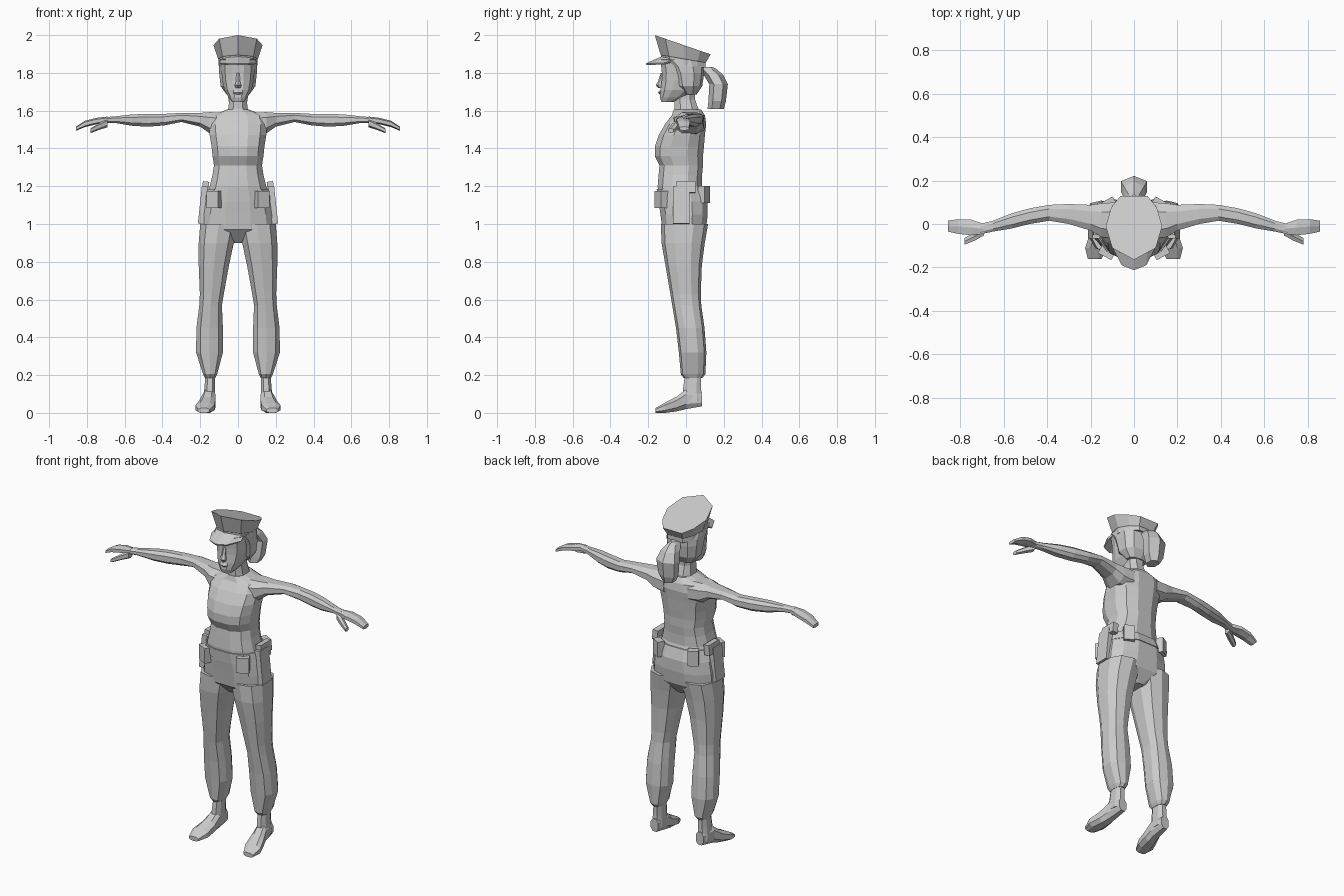
import bpy, bmesh, math
from mathutils import Vector, Matrix

grey = bpy.data.materials.new("plain_grey")
grey.diffuse_color = (0.6, 0.6, 0.6, 1)


def finish(name, bm, mirror=False):
    bmesh.ops.recalc_face_normals(bm, faces=bm.faces)
    mesh = bpy.data.meshes.new(name)
    bm.to_mesh(mesh)
    bm.free()
    mesh.materials.append(grey)
    ob = bpy.data.objects.new(name, mesh)
    bpy.context.collection.objects.link(ob)
    if mirror:
        ob.modifiers.new("mirror", 'MIRROR').use_mirror_merge = False
    return ob


def skin(name, rings, mirror=False):
    """Join rings of points with quads and cap both ends."""
    bm = bmesh.new()
    rows = [[bm.verts.new(p) for p in ring] for ring in rings]
    n = len(rows[0])
    for a, b in zip(rows, rows[1:]):
        for i in range(n):
            j = (i + 1) % n
            bm.faces.new((a[i], a[j], b[j], b[i]))
    bm.faces.new(rows[0])
    bm.faces.new(rows[-1])
    return finish(name, bm, mirror)


def loft(name, axis, sections, n=8, power=0.8, mirror=False):
    """Sections are (position, u0, u1, v0, v1) along an axis."""
    rings = []
    for t, u0, u1, v0, v1 in sections:
        ring = []
        for i in range(n):
            a = 2 * math.pi * (i + 0.5) / n
            c, s = math.cos(a), math.sin(a)
            u = (u0 + u1) / 2 + (u1 - u0) / 2 * math.copysign(abs(c) ** power, c) / math.cos(math.pi / n) ** power
            v = (v0 + v1) / 2 + (v1 - v0) / 2 * math.copysign(abs(s) ** power, s) / math.cos(math.pi / n) ** power
            ring.append({'x': (t, u, v), 'y': (u, t, v), 'z': (u, v, t)}[axis])
        rings.append(ring)
    return skin(name, rings, mirror)


def centred(name, sections, n=12, power=0.8):
    """Loft up z from (z, half width, front y, back y)."""
    return loft(name, 'z', [(z, -w, w, f, b) for z, w, f, b in sections], n, power)


def box(name, centre, size, turn=0, tilt=0):
    bm = bmesh.new()
    m = (Matrix.Translation(centre) @ Matrix.Rotation(math.radians(turn), 4, 'Z')
         @ Matrix.Rotation(math.radians(tilt), 4, 'Y') @ Matrix.Diagonal((*size, 1)))
    bmesh.ops.create_cube(bm, size=1, matrix=m)
    return finish(name, bm, True)


# Shirt and hips
centred("torso", [
    (0.90, 0.03, -0.06, 0.06), (0.97, 0.195, -0.125, 0.105), (1.05, 0.19, -0.135, 0.115),
    (1.12, 0.175, -0.145, 0.115), (1.20, 0.15, -0.15, 0.085), (1.26, 0.135, -0.145, 0.085),
    (1.31, 0.127, -0.14, 0.09), (1.36, 0.135, -0.165, 0.09), (1.41, 0.14, -0.165, 0.095),
    (1.47, 0.15, -0.145, 0.10), (1.53, 0.155, -0.11, 0.107), (1.575, 0.14, -0.075, 0.10),
    (1.605, 0.06, -0.065, 0.08)])
centred("neck", [(1.57, 0.06, -0.07, 0.085), (1.61, 0.052, -0.06, 0.065),
                 (1.66, 0.045, -0.06, 0.048), (1.74, 0.045, -0.055, 0.05)], 8)

# Arms, hands and thumbs
loft("arm", 'x', [
    (0.08, -0.07, 0.10, 1.47, 1.59), (0.15, -0.06, 0.095, 1.48, 1.592), (0.20, -0.03, 0.088, 1.515, 1.588),
    (0.30, 0.0, 0.092, 1.54, 1.588), (0.39, 0.015, 0.088, 1.522, 1.583), (0.48, 0.0, 0.072, 1.515, 1.583),
    (0.56, -0.02, 0.05, 1.52, 1.58), (0.65, -0.035, 0.015, 1.535, 1.57), (0.71, -0.048, 0.0, 1.535, 1.565)],
    8, mirror=True)
loft("hand", 'x', [
    (0.69, -0.045, 0.0, 1.535, 1.567), (0.75, -0.052, 0.02, 1.53, 1.56), (0.81, -0.045, 0.022, 1.515, 1.545),
    (0.857, -0.035, 0.015, 1.495, 1.515)], 6, mirror=True)
loft("thumb", 'x', [
    (0.69, -0.052, -0.015, 1.515, 1.555), (0.73, -0.075, -0.035, 1.502, 1.535),
    (0.78, -0.095, -0.065, 1.483, 1.505)], 6, mirror=True)

# Trousers, gathered at the ankles
loft("trouser_leg", 'z', [
    (0.185, 0.12, 0.175, -0.01, 0.085), (0.205, 0.11, 0.185, -0.025, 0.10), (0.32, 0.08, 0.222, -0.035, 0.105),
    (0.45, 0.08, 0.22, -0.05, 0.095), (0.57, 0.085, 0.205, -0.07, 0.078), (0.63, 0.075, 0.202, -0.08, 0.075),
    (0.78, 0.048, 0.208, -0.105, 0.08), (0.90, 0.022, 0.208, -0.125, 0.095), (1.00, 0.0, 0.20, -0.128, 0.112)],
    10, mirror=True)

# Feet
loft("ankle", 'z', [(0.06, 0.12, 0.185, -0.02, 0.085), (0.13, 0.122, 0.178, -0.015, 0.08),
                    (0.21, 0.122, 0.172, -0.005, 0.08)], 8, mirror=True)
loft("foot", 'y', [
    (0.085, 0.125, 0.175, 0.035, 0.11), (0.0, 0.12, 0.188, 0.02, 0.125), (-0.05, 0.12, 0.205, 0.008, 0.085),
    (-0.11, 0.125, 0.225, 0.0, 0.055), (-0.162, 0.15, 0.212, 0.0, 0.025)], 8, mirror=True)

# Head and hair
centred("head", [
    (1.645, 0.03, -0.13, -0.07), (1.67, 0.05, -0.138, 0.0), (1.71, 0.072, -0.135, 0.06),
    (1.76, 0.083, -0.128, 0.08), (1.80, 0.087, -0.128, 0.085), (1.87, 0.09, -0.135, 0.08)])
centred("hair", [
    (1.685, 0.06, -0.01, 0.055), (1.73, 0.092, -0.06, 0.083), (1.80, 0.10, -0.08, 0.093),
    (1.835, 0.10, -0.10, 0.093), (1.87, 0.097, -0.145, 0.09)], 10)
centred("nose", [(1.72, 0.014, -0.145, -0.11), (1.735, 0.018, -0.157, -0.11),
                 (1.755, 0.011, -0.146, -0.11), (1.80, 0.008, -0.132, -0.11)], 6)
centred("lips", [(1.685, 0.016, -0.138, -0.11), (1.695, 0.026, -0.146, -0.11),
                 (1.708, 0.018, -0.138, -0.11)], 6)
centred("ponytail", [
    (1.61, 0.03, 0.12, 0.195), (1.65, 0.05, 0.125, 0.205), (1.74, 0.06, 0.13, 0.215),
    (1.79, 0.045, 0.10, 0.19), (1.82, 0.025, 0.07, 0.155), (1.832, 0.015, 0.075, 0.135)], 6, 1.0)

# Peaked cap: nine-sided, widening to a top that slopes back
half = [(0, -0.165), (0.10, -0.11), (0.13, -0.01), (0.105, 0.075), (0.062, 0.13)]
outline = half + [(-x, y) for x, y in reversed(half[1:])]


def cap_ring(scale, z_mid, slope):
    return [(x * scale, y * scale, z_mid - slope * y * scale) for x, y in outline]


skin("cap_band", [cap_ring(0.80, 1.838, 0.1), cap_ring(0.80, 1.872, 0.17)])
skin("cap_crown", [cap_ring(0.76, 1.865, 0.17), cap_ring(0.82, 1.875, 0.17), cap_ring(1.0, 1.943, 0.345)])
inner = [(0, -0.128, 1.882), (0.06, -0.105, 1.877), (0.088, -0.07, 1.866)]
outer = [(0, -0.211, 1.845), (0.055, -0.188, 1.846), (0.095, -0.11, 1.85)]
bm = bmesh.new()
for side in (-1, 1):
    for i in range(2):
        bm.faces.new([bm.verts.new((x * side, y, z))
                      for x, y, z in (inner[i], inner[i + 1], outer[i + 1], outer[i])])
bmesh.ops.remove_doubles(bm, verts=bm.verts, dist=0.0005)
solid = finish("cap_visor", bm).modifiers.new("thickness", 'SOLIDIFY')
solid.thickness = 0.01
solid.offset = 0

# Belt and its gear
centred("belt", [(1.13, 0.174, -0.15, 0.116), (1.185, 0.16, -0.155, 0.098)])
box("holster", (0.185, -0.025, 1.10), (0.034, 0.085, 0.20), 0, -6)
box("holster_grip", (0.172, 0.0, 1.195), (0.034, 0.10, 0.06), 0, -6)
box("front_pouch", (0.125, -0.13, 1.13), (0.07, 0.045, 0.09), 28)
box("back_pouch", (0.115, 0.095, 1.155), (0.06, 0.04, 0.09), -30)
